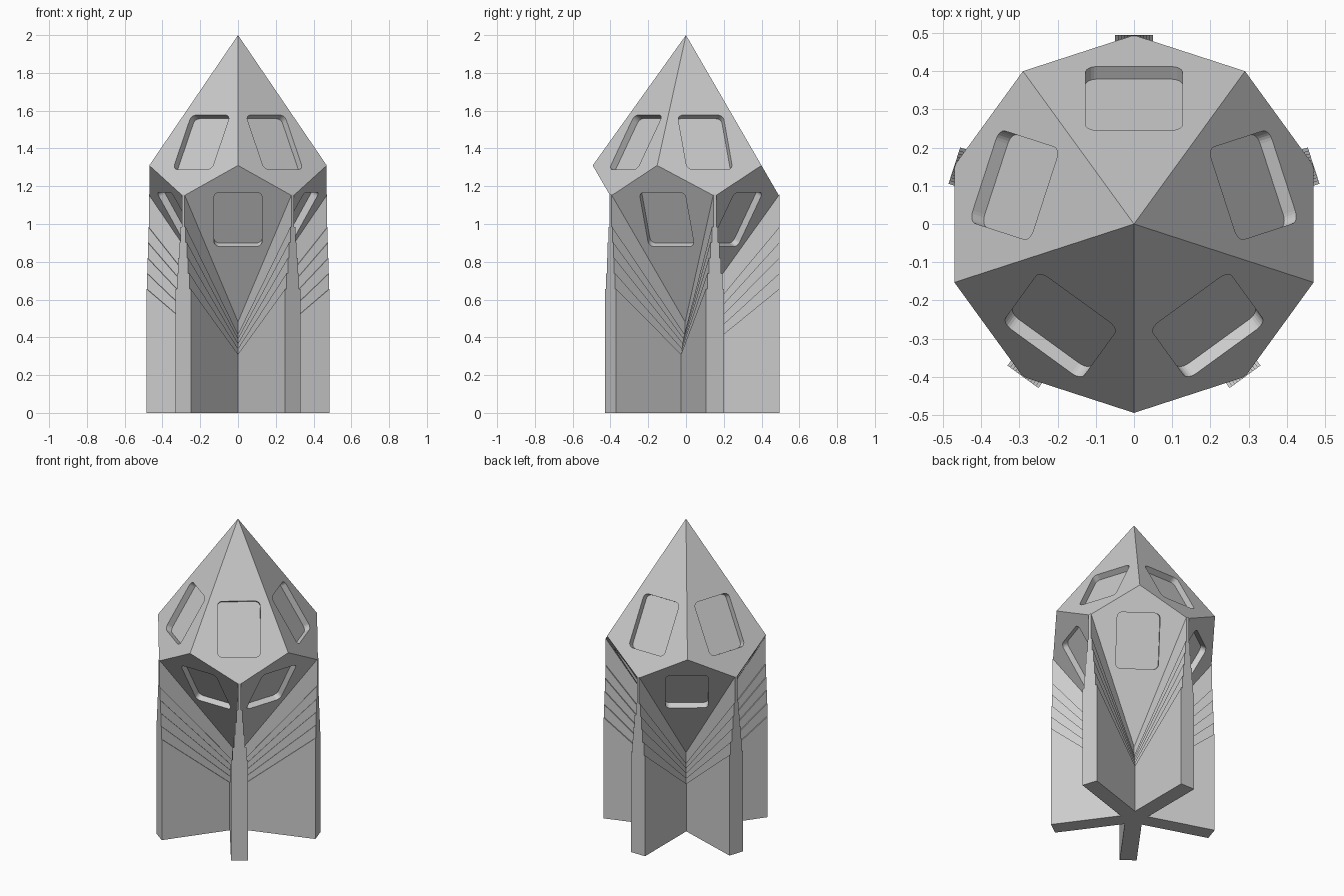
import bpy, bmesh
from math import sin, cos, tan, radians, pi, atan
from mathutils import Vector

cube = bpy.data.objects.get("Cube")
if cube:
    bpy.data.objects.remove(cube)

R = 0.494                     # radius of the widest ring and of the fins
TOP, HIGH = 2.0, 1.31         # tip and upper ring points
SLOPE = (TOP - HIGH) / (R * cos(radians(36)))
LOW = TOP - SLOPE * R         # lower ring points
MID = (HIGH + LOW) / 2
BASE = 2 * MID - TOP          # lower tip of the hull
STEPS = 6

grey = bpy.data.materials.new("plain_grey")
grey.use_nodes = True
grey.diffuse_color = (0.6, 0.6, 0.6, 1)
grey.node_tree.nodes["Principled BSDF"].inputs["Base Color"].default_value = (0.6, 0.6, 0.6, 1)


def finish(bm, name):
    bmesh.ops.recalc_face_normals(bm, faces=bm.faces)
    mesh = bpy.data.meshes.new(name)
    bm.to_mesh(mesh)
    bm.free()
    mesh.materials.append(grey)
    return add(name, mesh)


def add(name, mesh):
    obj = bpy.data.objects.new(name, mesh)
    bpy.context.collection.objects.link(obj)
    return obj


def ring(degrees, r, z):
    a = radians(degrees)
    return Vector((r * cos(a), r * sin(a), z))


def prism(bm, bottom, top):
    lower = [bm.verts.new(p) for p in bottom]
    upper = [bm.verts.new(p) for p in top]
    bm.faces.new(lower)
    bm.faces.new(upper)
    n = len(lower)
    for i in range(n):
        j = (i + 1) % n
        bm.faces.new((lower[i], lower[j], upper[j], upper[i]))


# Hull: ten kite faces around a zigzag ring
bm = bmesh.new()
tip = bm.verts.new((0, 0, TOP))
foot = bm.verts.new((0, 0, BASE))
zigzag = [bm.verts.new(ring(-90 + 36 * i, R, LOW if i % 2 else HIGH)) for i in range(10)]
for i in range(10):
    end = foot if i % 2 == 0 else tip
    bm.faces.new((end, zigzag[i - 1], zigzag[i], zigzag[(i + 1) % 10]))
hull = finish(bm, "hull")


# Recessed rounded windows, one in each kite
def rounded_rectangle(hw, hh, r, segments=6):
    points = []
    for q, (sx, sy) in enumerate(((1, 1), (-1, 1), (-1, -1), (1, -1))):
        for k in range(segments + 1):
            a = (q + k / segments) * pi / 2
            points.append((sx * (hw - r) + r * cos(a), sy * (hh - r) + r * sin(a)))
    return points


tilt = atan(SLOPE)
outline = rounded_rectangle(0.127, 0.166, 0.03)
bm = bmesh.new()
for i in range(10):
    side = 1 if i % 2 else -1
    out = ring(-90 + 36 * i, 1, 0)
    up = Vector((0, 0, side))
    across = out.cross(up)
    normal = out * sin(tilt) + up * cos(tilt)
    along = up * sin(tilt) - out * cos(tilt)
    r = 0.3285
    centre = out * r + Vector((0, 0, MID + side * (TOP - MID - SLOPE * r)))
    flat = [centre + across * x + along * y for x, y in outline]
    prism(bm, [p - normal * 0.038 for p in flat], [p + normal * 0.05 for p in flat])
cutter = finish(bm, "window_cutter")
cutter.hide_render = True

cut = hull.modifiers.new("windows", 'BOOLEAN')
cut.operation = 'DIFFERENCE'
cut.solver = 'EXACT'
cut.object = cutter
graph = bpy.context.evaluated_depsgraph_get()
carved = bpy.data.meshes.new_from_object(hull.evaluated_get(graph))
hull.modifiers.clear()
hull.data = carved
bpy.data.objects.remove(cutter)


# Fins: stacked bands that get thinner towards the hull
def ledge(step, r):
    t = step / STEPS
    inner = 0.255 + (BASE - 0.255) * t
    outer = 0.657 + (LOW - 0.657) * t
    return inner + (outer - inner) * r / R


bm = bmesh.new()
for i in range(STEPS + 1):
    w = 0.05 * (STEPS - max(i - 1, 0)) / STEPS
    if i == 0:
        continue
    v = w / tan(radians(36))
    plan = [(0, 0), (v, -w), (R, -w), (R, w), (v, w)]
    lift = w if i == STEPS else 0
    bottom = [(x, y, 0 if i == 1 else ledge(i - 2, x)) for x, y in plan]
    top = [(x, y, ledge(i - 1, x)) for x, y in plan]
    prism(bm, bottom, top)
# Thin crest that meets the hull
w = 0.05 / STEPS
v = w / tan(radians(36))
plan = [(0, 0), (v, -w), (R, -w), (R, w), (v, w)]
prism(bm, [(x, y, ledge(STEPS - 1, x)) for x, y in plan],
      [(x, y, ledge(STEPS, x) + w) for x, y in plan])
fin = finish(bm, "fin_1")
fin.rotation_euler.z = radians(90)
for k in range(1, 5):
    copy = add(f"fin_{k + 1}", fin.data)
    copy.rotation_euler.z = radians(90 + 72 * k)
